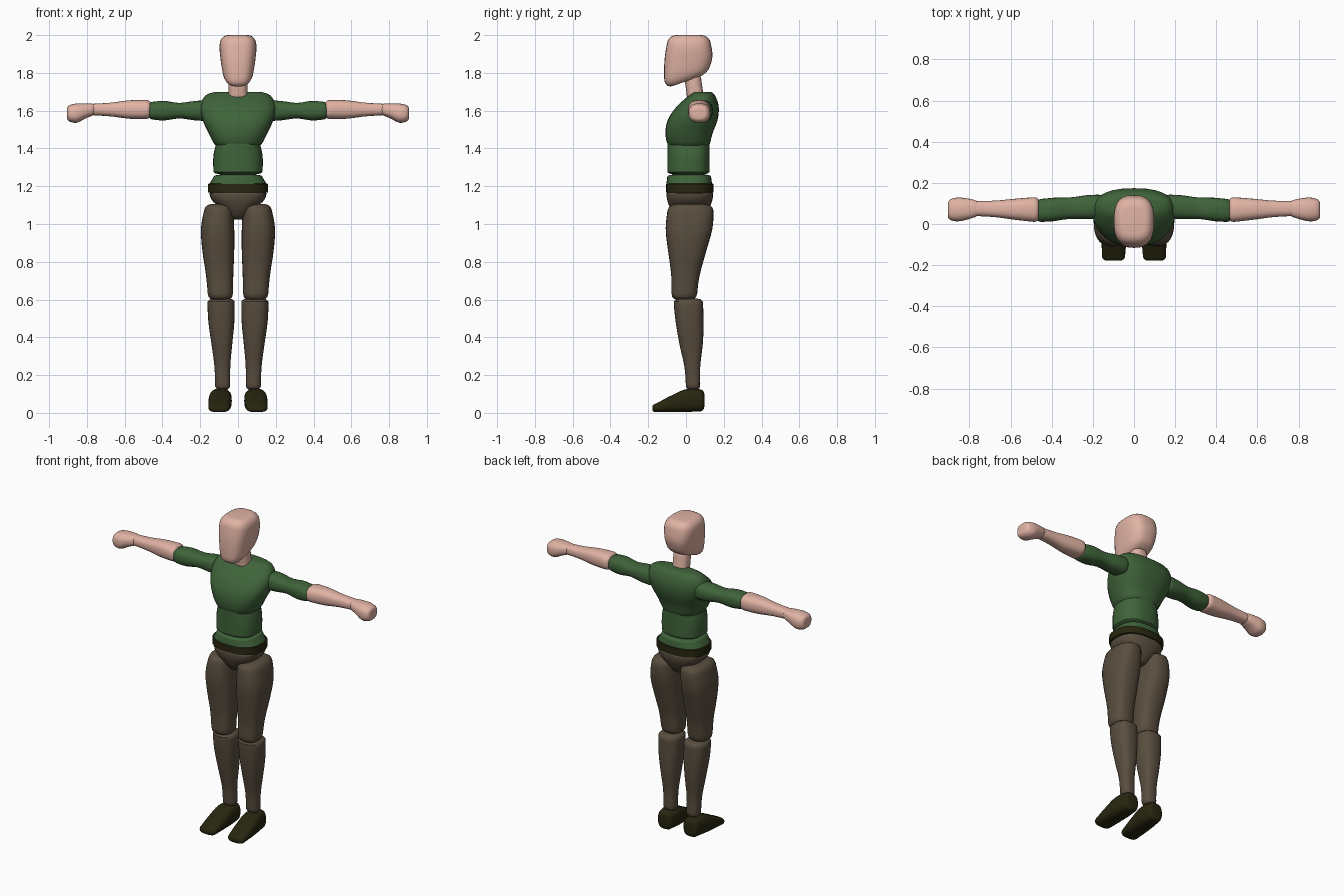
import bpy, bmesh, math

cube = bpy.data.objects.get("Cube")
if cube:
    bpy.data.objects.remove(cube, do_unlink=True)


def material(name, rgb):
    mat = bpy.data.materials.new(name)
    mat.use_nodes = True
    mat.diffuse_color = (*rgb, 1)
    mat.node_tree.nodes["Principled BSDF"].inputs["Base Color"].default_value = (*rgb, 1)
    return mat


skin = material("skin", (0.75, 0.45, 0.37))
green = material("green cloth", (0.05, 0.125, 0.042))
brown = material("brown cloth", (0.1, 0.076, 0.05))
dark = material("dark leather", (0.021, 0.019, 0.005))


def sample(values, t):
    """Smooth curve through evenly spaced values; a single number is constant."""
    if not isinstance(values, list):
        return values
    last = len(values) - 1
    i = min(int(t * last), last - 1)
    f = t * last - i
    before, start = values[max(i - 1, 0)], values[i]
    end, after = values[i + 1], values[min(i + 2, last)]
    slope_in, slope_out = (end - before) / 2, (after - start) / 2
    blend = f * f * (3 - 2 * f)
    return (start + (end - start) * blend
            + slope_in * f * (1 - f) ** 2 - slope_out * f * f * (1 - f))


def rounded(value, power):
    return math.copysign(abs(value) ** (2 / power), value)


def body_part(name, mat, axis, span, centre, radii, cap=0.02, power=2.5,
              tilt=0, side=1, rings=18, segments=28):
    """Loft of rounded sections along an axis, with softened ends.

    centre and radii each give two profiles, for the two remaining axes in order.
    """
    first, last = span
    length = last - first
    bm = bmesh.new()
    loops = []
    for r in range(rings + 1):
        t = (1 - math.cos(math.pi * r / rings)) / 2
        edge = min(min(t, 1 - t) * length / cap, 1)
        scale = 0.6 + 0.4 * math.sqrt(1 - (1 - edge) ** 2)
        u, v = (sample(c, t) for c in centre)
        ru, rv = (sample(c, t) * scale for c in radii)
        loop = []
        for s in range(segments):
            angle = math.tau * s / segments
            du = ru * rounded(math.cos(angle), power)
            dv = rv * rounded(math.sin(angle), power)
            point = [u + du, v + dv]
            along = first + length * t + tilt * (1 - t) ** 2 * dv
            point.insert("xyz".index(axis), along)
            point[0] *= side
            loop.append(bm.verts.new(point))
        loops.append(loop)
    for low, high in zip(loops, loops[1:]):
        for s in range(segments):
            n = (s + 1) % segments
            bm.faces.new((low[s], low[n], high[n], high[s]))
    bm.faces.new(loops[0])
    bm.faces.new(loops[-1])
    bmesh.ops.recalc_face_normals(bm, faces=bm.faces)
    mesh = bpy.data.meshes.new(name)
    bm.to_mesh(mesh)
    bm.free()
    mesh.materials.append(mat)
    mesh.shade_smooth()
    mesh.set_sharp_from_angle(angle=math.radians(45))
    bpy.context.collection.objects.link(bpy.data.objects.new(name, mesh))


# Head and neck
body_part("head", skin, "z", span=(1.755, 2), centre=(0, [0, 0.013, 0.015]),
          radii=([0.07, 0.084, 0.093, 0.098, 0.09], [0.115, 0.127, 0.11]),
          cap=0.04, power=2.9, tilt=0.35)
body_part("neck", skin, "z", span=(1.66, 1.79), centre=(0, [0.05, 0.035]),
          radii=(0.05, 0.044))

# Shirt
body_part("chest", green, "z", span=(1.4, 1.7),
          centre=(0, [0.015, 0.015, 0.035, 0.063, 0.09]),
          radii=([0.12, 0.153, 0.187, 0.2, 0.17], [0.11, 0.124, 0.132, 0.11, 0.06]),
          cap=0.03)
body_part("abdomen", green, "z", span=(1.262, 1.46), centre=(0, 0.013),
          radii=([0.13, 0.13, 0.11], 0.112), cap=0.015)
body_part("shirt_hem", green, "z", span=(1.2, 1.262), centre=(0, 0.017),
          radii=([0.155, 0.125], [0.122, 0.115]), cap=0.01)

# Belt and hips
body_part("belt", dark, "z", span=(1.164, 1.216), centre=(0, 0.02),
          radii=(0.16, 0.126), cap=0.004)
body_part("hips", brown, "z", span=(1.025, 1.18), centre=(0, 0.02),
          radii=([0.04, 0.085, 0.14, 0.153], [0.07, 0.1, 0.12, 0.123]))

for label, side in (("left", 1), ("right", -1)):
    # Leg and shoe
    body_part(label + "_thigh", brown, "z", span=(0.6, 1.105), side=side,
              centre=([0.093, 0.097, 0.104, 0.108, 0.1], [-0.01, 0.006, 0.025]),
              radii=([0.066, 0.072, 0.084, 0.088, 0.075],
                     [0.067, 0.075, 0.1, 0.124, 0.12]), cap=0.03)
    body_part(label + "_shin", brown, "z", span=(0.125, 0.605), side=side,
              centre=([0.081, 0.09], [0.038, 0.027, 0.012]),
              radii=([0.04, 0.042, 0.055, 0.069, 0.072],
                     [0.038, 0.042, 0.062, 0.074, 0.078]))
    body_part(label + "_shoe", dark, "y", span=(-0.178, 0.097), side=side,
              centre=([0.1, 0.09], [0.024, 0.046, 0.066, 0.066]),
              radii=([0.055, 0.06, 0.06, 0.048], [0.02, 0.042, 0.061, 0.057]),
              power=2.8)

    # Sleeve, forearm and fist
    body_part(label + "_sleeve", green, "x", span=(0.15, 0.474), side=side,
              centre=([0.085, 0.077, 0.065], 1.6),
              radii=([0.058, 0.058, 0.052, 0.057, 0.055],
                     [0.055, 0.051, 0.041, 0.052, 0.045]))
    body_part(label + "_forearm", skin, "x", span=(0.462, 0.785), side=side,
              centre=([0.07, 0.075], 1.606),
              radii=([0.061, 0.052, 0.04, 0.036], [0.05, 0.049, 0.036, 0.03]))
    body_part(label + "_hand", skin, "x", span=(0.755, 0.905), side=side,
              centre=([0.075, 0.069], [1.607, 1.599, 1.587, 1.586]),
              radii=([0.038, 0.05, 0.058, 0.05], [0.03, 0.039, 0.051, 0.042]))
